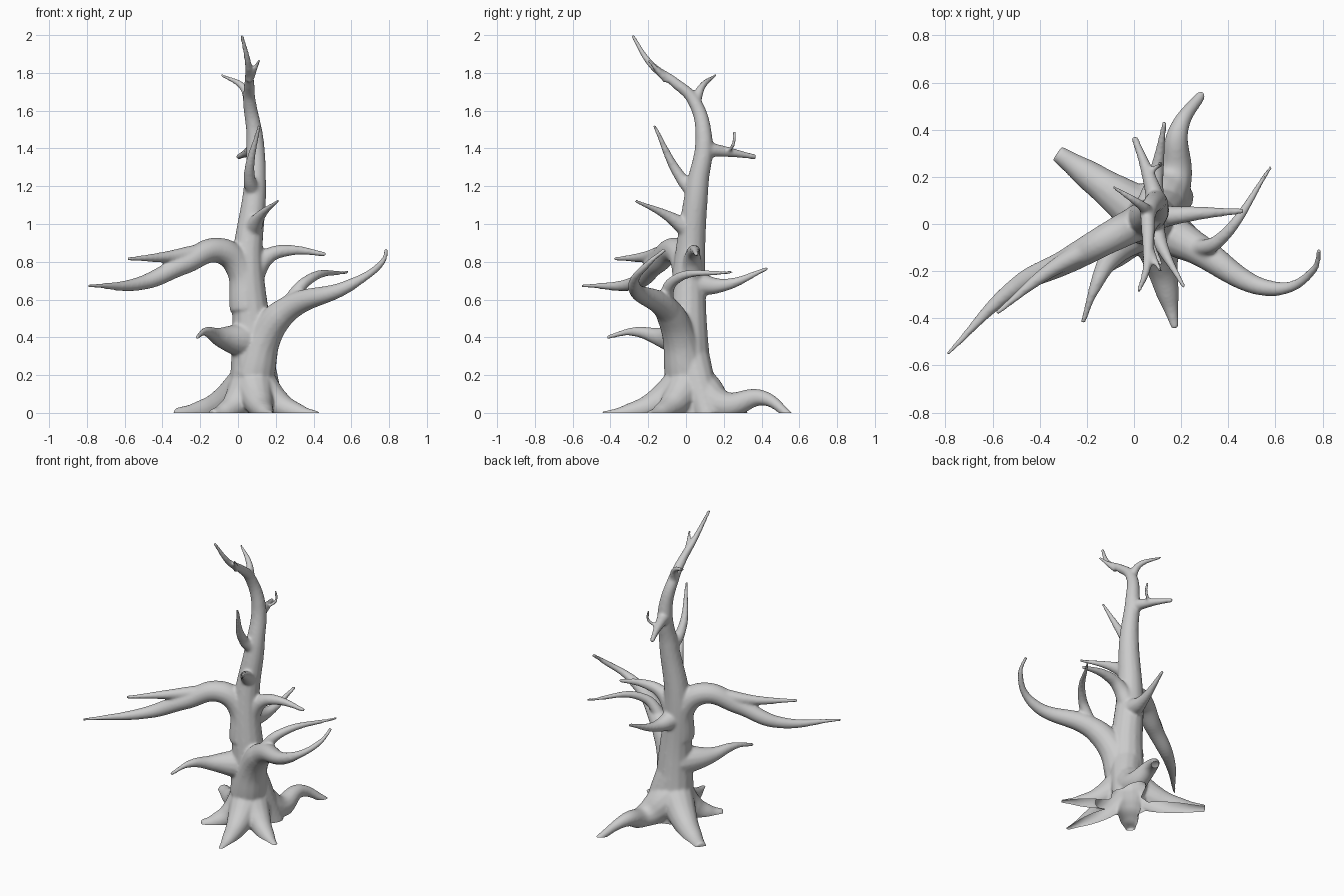
import bpy, bmesh
from mathutils import Vector

if "Cube" in bpy.data.objects:
    bpy.data.objects.remove(bpy.data.objects["Cube"])

curve = bpy.data.curves.new("limb_paths", 'CURVE')
curve.dimensions = '3D'
curve.bevel_depth = 1.0
curve.bevel_resolution = 5
curve.use_fill_caps = True


def limb(r0, r1, power, *path):
    """Round tube along a path, tapering from r0 to r1 by distance travelled."""
    pts = [Vector(p) for p in path]
    dist = [0.0]
    for a, b in zip(pts, pts[1:]):
        dist.append(dist[-1] + (b - a).length)
    spline = curve.splines.new('BEZIER')
    spline.radius_interpolation = 'CARDINAL'
    spline.resolution_u = 12
    spline.bezier_points.add(len(pts) - 1)
    for bp, co, d in zip(spline.bezier_points, pts, dist):
        bp.co = co
        bp.radius = r1 + (r0 - r1) * (1 - d / dist[-1]) ** power
        bp.handle_left_type = bp.handle_right_type = 'AUTO'


def root(x, y, r1):
    """Root that slides from the trunk flare out to a tip on the ground."""
    start, tip = Vector((.075, .02, .17)), Vector((x, y, -.01))
    knee = start.lerp(tip, .4)
    shin = start.lerp(tip, .72)
    knee.z, shin.z = .045, 0
    limb(.115, r1, .95, start, knee, shin, tip)


def evaluated_mesh(obj):
    bpy.context.view_layer.update()
    deps = bpy.context.evaluated_depsgraph_get()
    return bpy.data.meshes.new_from_object(obj.evaluated_get(deps))


# Trunk, bending forward at the top
limb(.135, .011, 1.1, (.08, .025, -.05), (.075, .01, .4), (.05, .02, .8), (.09, .06, 1.2),
     (.09, .095, 1.45), (.06, .04, 1.655), (.06, -.06, 1.75), (.055, -.18, 1.84), (.02, -.285, 2))
# Big left limb and its fork
limb(.09, .009, .9, (.045, 0, .55), (.01, 0, .77), (-.1, -.055, .86), (-.29, -.16, .785),
     (-.5, -.265, .69), (-.795, -.555, .672))
limb(.045, .011, .9, (-.18, -.1, .855), (-.36, -.2, .828), (-.585, -.38, .815))
# Big right limb and its side shoot
limb(.115, .012, 1.3, (.08, 0, .2), (.14, -.035, .4), (.25, -.095, .54), (.6, -.275, .68),
     (.765, -.19, .8), (.785, -.11, .865))
limb(.038, .009, 1, (.25, -.11, .56), (.36, -.07, .695), (.583, .245, .746))
# Low front-left branch
limb(.1, .012, 1.6, (.05, 0, .38), (-.09, -.13, .4), (-.17, -.28, .43), (-.217, -.42, .4))
# Middle branches: right and back
limb(.065, .013, 1.3, (.06, .03, .7), (.16, .035, .83), (.27, .045, .86), (.465, .055, .84))
limb(.07, .011, 1.7, (.055, .02, .69), (.09, .19, .675), (.13, .435, .766))
# Upper branches: two at the front, one at the back with a twig
limb(.055, .01, 1.5, (.065, .04, .95), (.12, -.1, 1.045), (.213, -.27, 1.123))
limb(.042, .01, 1.2, (.09, .06, 1.15), (.06, -.03, 1.25), (.113, -.17, 1.525))
limb(.042, .015, 1.2, (.1, .08, 1.4), (.05, .24, 1.378), (0, .37, 1.354))
limb(.013, .009, 1, (.06, .22, 1.385), (.11, .25, 1.42), (.105, .257, 1.495))
# Top twigs
limb(.028, .009, 1, (.06, .05, 1.64), (.03, .08, 1.72), (-.09, .158, 1.79))
limb(.022, .009, 1, (.06, -.1, 1.76), (.113, -.2, 1.868))
# Arched back root, back-right knob, then the plain roots
limb(.12, .022, 1.5, (.09, .06, .13), (.17, .2, .04), (.19, .4, .08), (.29, .555, -.02))
limb(.1, .07, 1, (.09, .03, .28), (.19, .12, -.03))
for x, y, r in ((-.325, .3, .038), (.175, -.445, .018), (.425, -.2, .02), (-.14, -.2, .03)):
    root(x, y, r)

# Fuse the tubes into one skin and soften the joints
paths = bpy.data.objects.new("limb_paths", curve)
bpy.context.collection.objects.link(paths)
tree = bpy.data.objects.new("dead_tree", evaluated_mesh(paths))
bpy.context.collection.objects.link(tree)
bpy.data.objects.remove(paths)
remesh = tree.modifiers.new("fuse", 'REMESH')
remesh.mode = 'VOXEL'
remesh.voxel_size = .008
soften = tree.modifiers.new("soften", 'SMOOTH')
soften.factor = .5
soften.iterations = 12
mesh = evaluated_mesh(tree)
tree.modifiers.clear()
tree.data = mesh

# Cut the base flat on the ground, left open like a shell
bm = bmesh.new()
bm.from_mesh(mesh)
bmesh.ops.bisect_plane(bm, geom=bm.verts[:] + bm.edges[:] + bm.faces[:],
                       plane_co=(0, 0, 0), plane_no=(0, 0, -1), clear_outer=True)
bm.to_mesh(mesh)
bm.free()

bpy.context.view_layer.objects.active = tree
tree.select_set(True)
bpy.ops.object.shade_smooth_by_angle(angle=.9)
